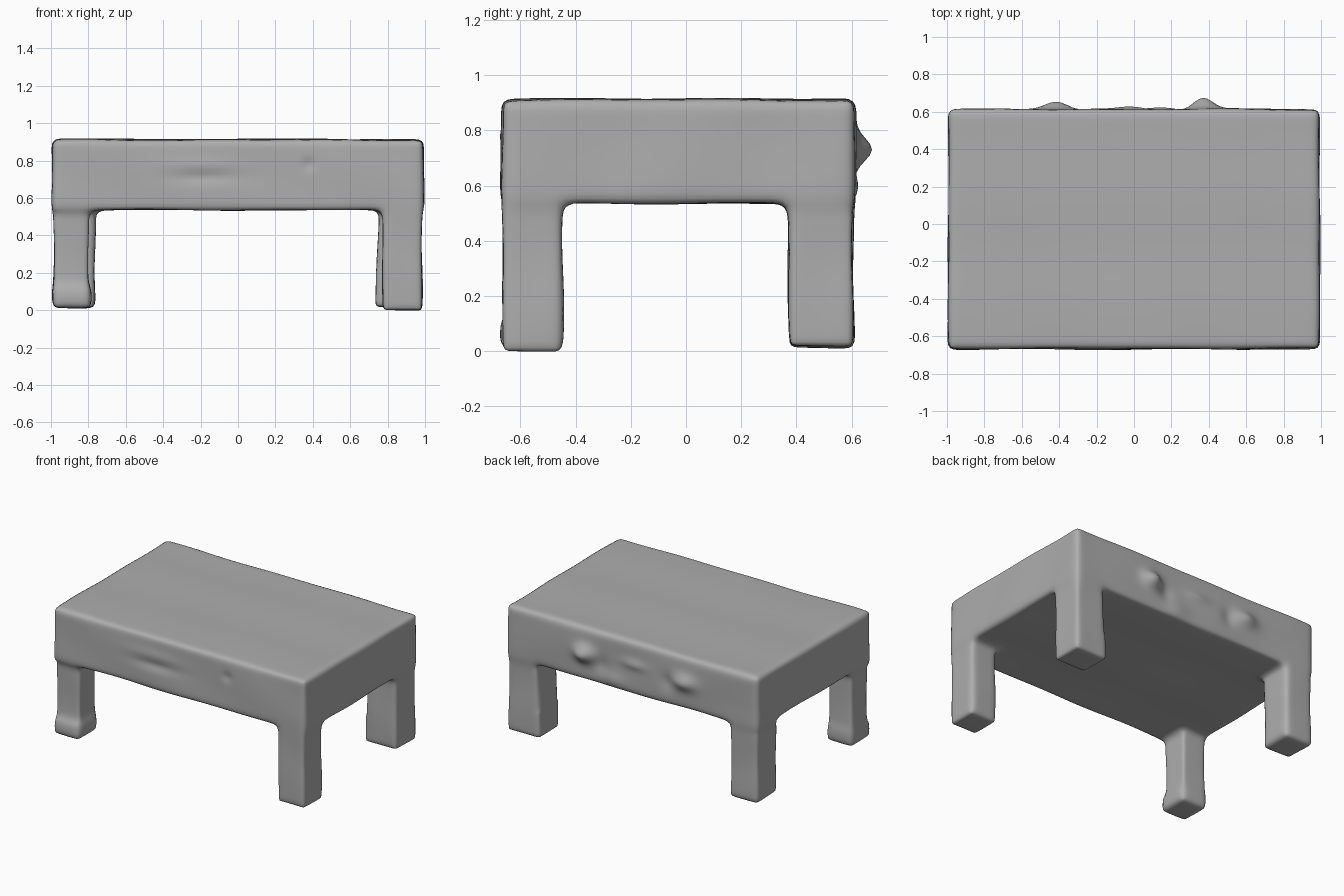
import bpy, bmesh
from math import sin, exp
from mathutils import Vector

cube = bpy.data.objects.get("Cube")
if cube:
    bpy.data.objects.remove(cube, do_unlink=True)

grey = bpy.data.materials.new("stone grey")
grey.use_nodes = True
colour = (0.42, 0.42, 0.42, 1)
grey.diffuse_color = colour
grey.node_tree.nodes["Principled BSDF"].inputs["Base Color"].default_value = colour

bm = bmesh.new()


def block(x0, x1, y0, y1, z0, z1):
    """Add a box between the given limits and return its vertices."""
    verts = bmesh.ops.create_cube(bm, size=1)["verts"]
    for v in verts:
        v.co = Vector((x0 + (v.co.x + 0.5) * (x1 - x0),
                       y0 + (v.co.y + 0.5) * (y1 - y0),
                       z0 + (v.co.z + 0.5) * (z1 - z0)))
    return verts


# Thick solid top
block(-0.993, 0.993, -0.668, 0.613, 0.537, 0.913)

# Four square legs
block(-0.985, -0.80, -0.645, -0.46, 0.02, 0.7)
block(0.77, 0.985, -0.668, -0.445, -0.002, 0.7)
block(-0.985, -0.765, 0.375, 0.607, 0.015, 0.7)
for v in block(0.765, 0.985, 0.37, 0.607, 0.015, 0.7):
    if v.co.x < 0.8 and v.co.z < 0.1:
        v.co.x -= 0.035

# Swollen foot on one front leg
block(-0.99, -0.785, -0.672, -0.45, 0.015, 0.12)

mesh = bpy.data.meshes.new("table")
bm.to_mesh(mesh)
bm.free()
table = bpy.data.objects.new("table", mesh)
bpy.context.collection.objects.link(table)

# Fuse the blocks into one soft-edged body
remesh = table.modifiers.new("fuse", "REMESH")
remesh.mode = "VOXEL"
remesh.voxel_size = 0.02
soften = table.modifiers.new("soften", "SMOOTH")
soften.factor = 0.5
soften.iterations = 9
bpy.context.view_layer.objects.active = table
table.select_set(True)
for name in ("fuse", "soften"):
    bpy.ops.object.modifier_apply(modifier=name)


def bump(p, x, z, wide, tall):
    """Soft round falloff on an upright face."""
    return exp(-((p.x - x) / wide) ** 2 - ((p.z - z) / tall) ** 2)


# Hand-shaped unevenness, front dents and back lumps
for v in table.data.vertices:
    p, n = v.co.copy(), v.normal.copy()
    wave = sin(9 * p.x + 5 * p.y) + sin(11 * p.y - 8 * p.z + 1) + sin(14 * p.z + 6 * p.x)
    v.co += n * 0.002 * wave
    if p.z > 0.5 and n.y < -0.5:
        v.co.y += 0.012 * bump(p, -0.18, 0.71, 0.17, 0.03)
        v.co.y += 0.012 * bump(p, 0.38, 0.78, 0.03, 0.03)
        v.co.y -= 0.005 * bump(p, -0.2, 0.78, 0.2, 0.03)
    if p.z > 0.5 and n.y > 0.4:
        v.co.y += 0.060 * bump(p, 0.37, 0.73, 0.07, 0.055)
        v.co.y += 0.038 * bump(p, -0.42, 0.73, 0.08, 0.05)
        v.co.y += 0.014 * bump(p, -0.02, 0.75, 0.09, 0.03)
        v.co.y += 0.012 * bump(p, 0.15, 0.6, 0.09, 0.05)
        v.co.y -= 0.014 * bump(p, -0.28, 0.7, 0.05, 0.06)
        v.co.y -= 0.012 * bump(p, 0.24, 0.68, 0.05, 0.06)

table.data.materials.clear()
table.data.materials.append(grey)
bpy.ops.object.shade_smooth()
